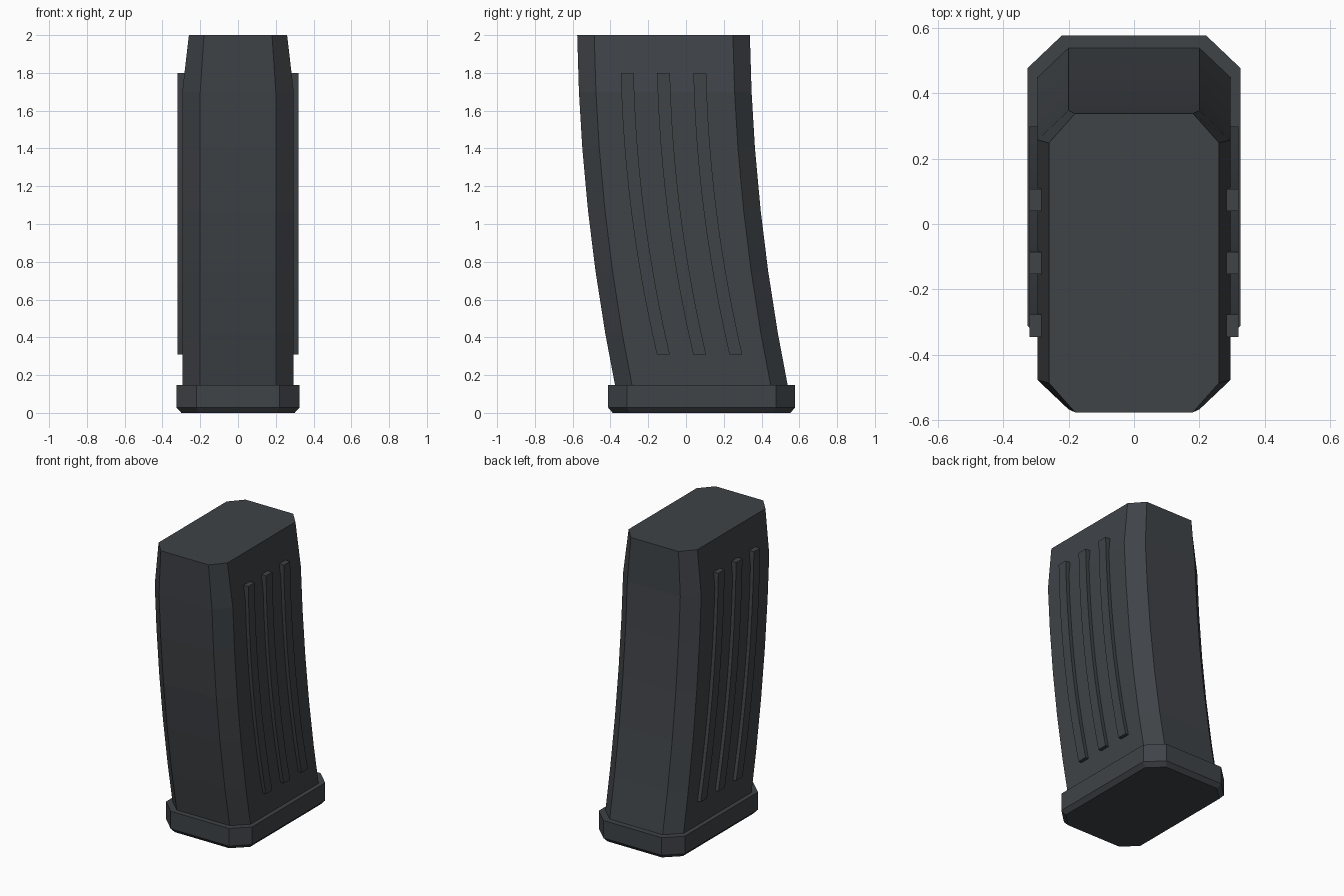
import bpy, bmesh

if "Cube" in bpy.data.objects:
    bpy.data.objects.remove(bpy.data.objects["Cube"])

mat = bpy.data.materials.new("dark gunmetal")
mat.diffuse_color = (0.050, 0.056, 0.063, 1)
mat.use_nodes = True
mat.node_tree.nodes["Principled BSDF"].inputs["Base Color"].default_value = mat.diffuse_color


def octagon(hx, y0, y1, cx, cy, z):
    """Rectangle with chamfered corners at height z."""
    return [(hx, y0 + cy, z), (hx, y1 - cy, z), (hx - cx, y1, z), (-hx + cx, y1, z),
            (-hx, y1 - cy, z), (-hx, y0 + cy, z), (-hx + cx, y0, z), (hx - cx, y0, z)]


def loft(name, rings):
    """Skin a stack of equal-sized rings and cap both ends."""
    bm = bmesh.new()
    loops = [[bm.verts.new(p) for p in ring] for ring in rings]
    n = len(loops[0])
    for a, b in zip(loops, loops[1:]):
        for i in range(n):
            j = (i + 1) % n
            bm.faces.new((a[i], a[j], b[j], b[i]))
    bm.faces.new(loops[0][::-1])
    bm.faces.new(loops[-1])
    bmesh.ops.recalc_face_normals(bm, faces=bm.faces)
    me = bpy.data.meshes.new(name)
    bm.to_mesh(me)
    bm.free()
    me.materials.append(mat)
    ob = bpy.data.objects.new(name, me)
    bpy.context.collection.objects.link(ob)
    return ob


# Curved body, tapering in width near the top
rings = []
for z in (0.10, 0.42, 0.75, 1.07, 1.40, 1.70, 2.00):
    c = -0.12 + 0.05 * (2.15 - z) ** 2
    top = z > 1.9
    rings.append(octagon(0.26 if top else 0.295, c - 0.457, c + 0.457,
                         0.08 if top else 0.095, 0.09, z))
loft("curved_body", rings)

# Base plate with bevelled underside
loft("base_plate", [octagon(0.30, -0.388, 0.553, 0.095, 0.09, 0.0),
                    octagon(0.325, -0.412, 0.577, 0.105, 0.10, 0.028),
                    octagon(0.325, -0.412, 0.577, 0.105, 0.10, 0.148)])

# Three curved grip ribs on each side
for side, label in ((1, "right"), (-1, "left")):
    for k in (-1, 0, 1):
        rings = []
        for i in range(13):
            z = 0.31 + 1.49 * i / 12
            y = -0.119 + 0.192 * k + 0.07 * ((1.97 - z) ** 2 - 0.17 ** 2)
            xi, xo, w = side * 0.283, side * 0.319, 0.034
            rings.append([(xi, y - w, z), (xo, y - w, z), (xo, y + w, z), (xi, y + w, z)])
        loft(f"{label}_rib_{k + 2}", rings)
